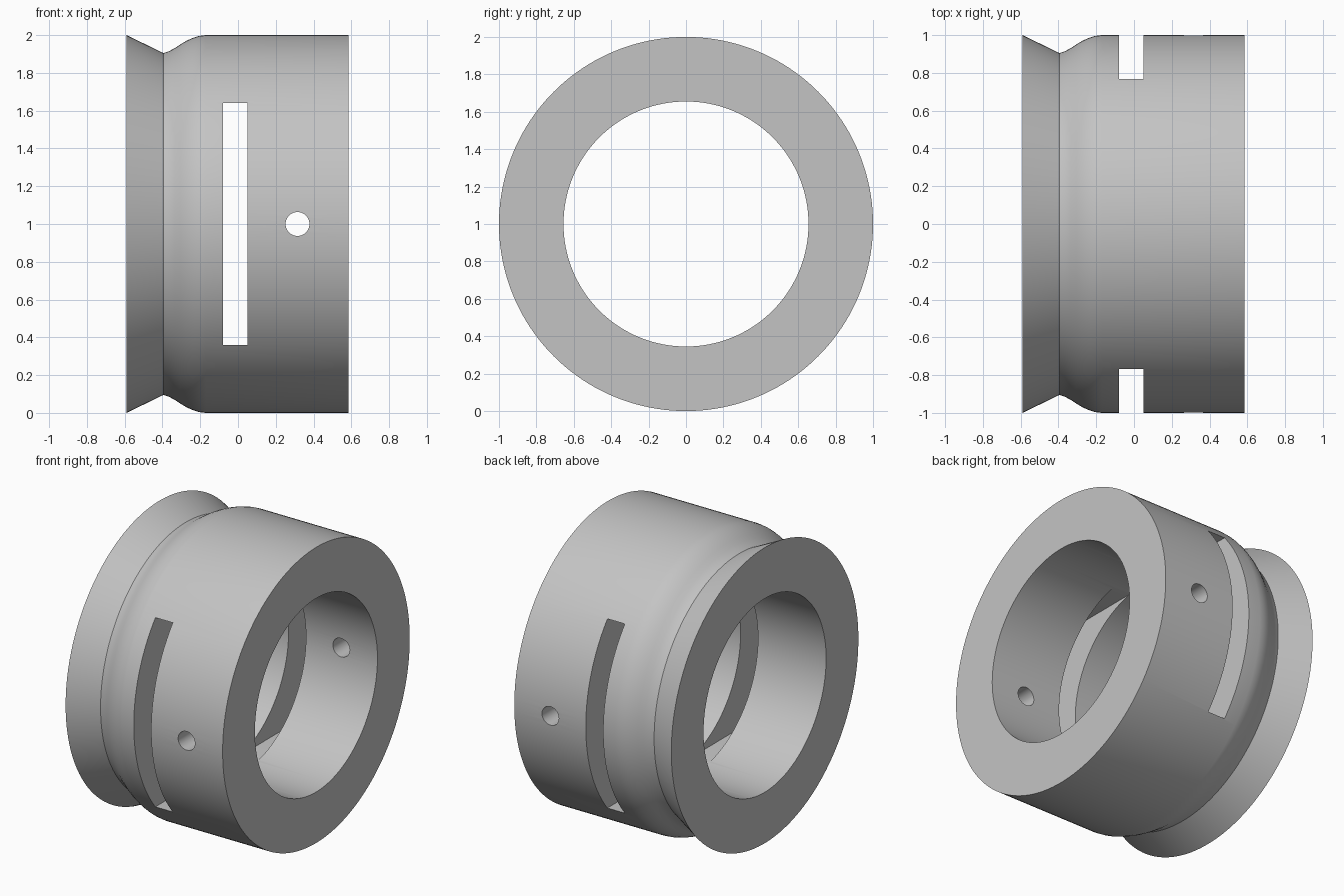
import bpy, math

cube = bpy.data.objects.get("Cube")
if cube:
    bpy.data.objects.remove(cube, do_unlink=True)

SEGMENTS = 160
BORE = 0.655

grey = bpy.data.materials.new("plain grey")
grey.use_nodes = True
grey.diffuse_color = (0.55, 0.55, 0.55, 1)
grey.node_tree.nodes["Principled BSDF"].inputs["Base Color"].default_value = (0.55, 0.55, 0.55, 1)

# Closed section of the ring as (x, radius): flared lip, groove, curved shoulder, barrel, bore
profile = [(-0.59, 1.0), (-0.395, 0.905), (-0.365, 0.915), (-0.335, 0.931),
           (-0.305, 0.951), (-0.275, 0.969), (-0.24, 0.985), (-0.205, 0.996),
           (-0.17, 1.0), (0.585, 1.0), (0.585, BORE), (-0.59, BORE)]


def revolve(name, section):
    """Spin a closed section around the horizontal axis at z = 1."""
    n = len(section)
    verts, faces = [], []
    for i in range(SEGMENTS):
        a = 2 * math.pi * i / SEGMENTS
        verts += [(x, r * math.cos(a), 1 + r * math.sin(a)) for x, r in section]
        k = (i + 1) % SEGMENTS
        for j in range(n):
            m = (j + 1) % n
            faces.append((i * n + j, i * n + m, k * n + m, k * n + j))
    mesh = bpy.data.meshes.new(name)
    mesh.from_pydata(verts, [], faces)
    mesh.materials.append(grey)
    ob = bpy.data.objects.new(name, mesh)
    bpy.context.collection.objects.link(ob)
    bpy.context.view_layer.objects.active = ob
    ob.select_set(True)
    bpy.ops.object.mode_set(mode="EDIT")
    bpy.ops.mesh.select_all(action="SELECT")
    bpy.ops.mesh.normals_make_consistent(inside=False)
    bpy.ops.object.mode_set(mode="OBJECT")
    return ob


# Cutters running right through from front to back
bpy.ops.mesh.primitive_cube_add(size=1, location=(-0.015, 0, 1))
slot = bpy.context.object
slot.name = "slot_cutter"
slot.scale = (0.13, 3, 1.28)

bpy.ops.mesh.primitive_cylinder_add(vertices=48, radius=0.063, depth=3,
                                    location=(0.315, 0, 1), rotation=(math.pi / 2, 0, 0))
pin_hole = bpy.context.object
pin_hole.name = "pin_hole_cutter"

bpy.ops.object.select_all(action="DESELECT")
ring = revolve("slotted_ring", profile)

for cutter in (slot, pin_hole):
    cutter.data.materials.clear()
    cutter.data.materials.append(grey)
    cut = ring.modifiers.new(cutter.name, "BOOLEAN")
    cut.operation = "DIFFERENCE"
    cut.solver = "EXACT"
    cut.object = cutter
    bpy.ops.object.modifier_apply(modifier=cut.name)

for cutter in (slot, pin_hole):
    bpy.data.objects.remove(cutter, do_unlink=True)

# Smooth curved walls, keep machined edges crisp
bpy.ops.object.shade_smooth_by_angle(angle=math.radians(25))
